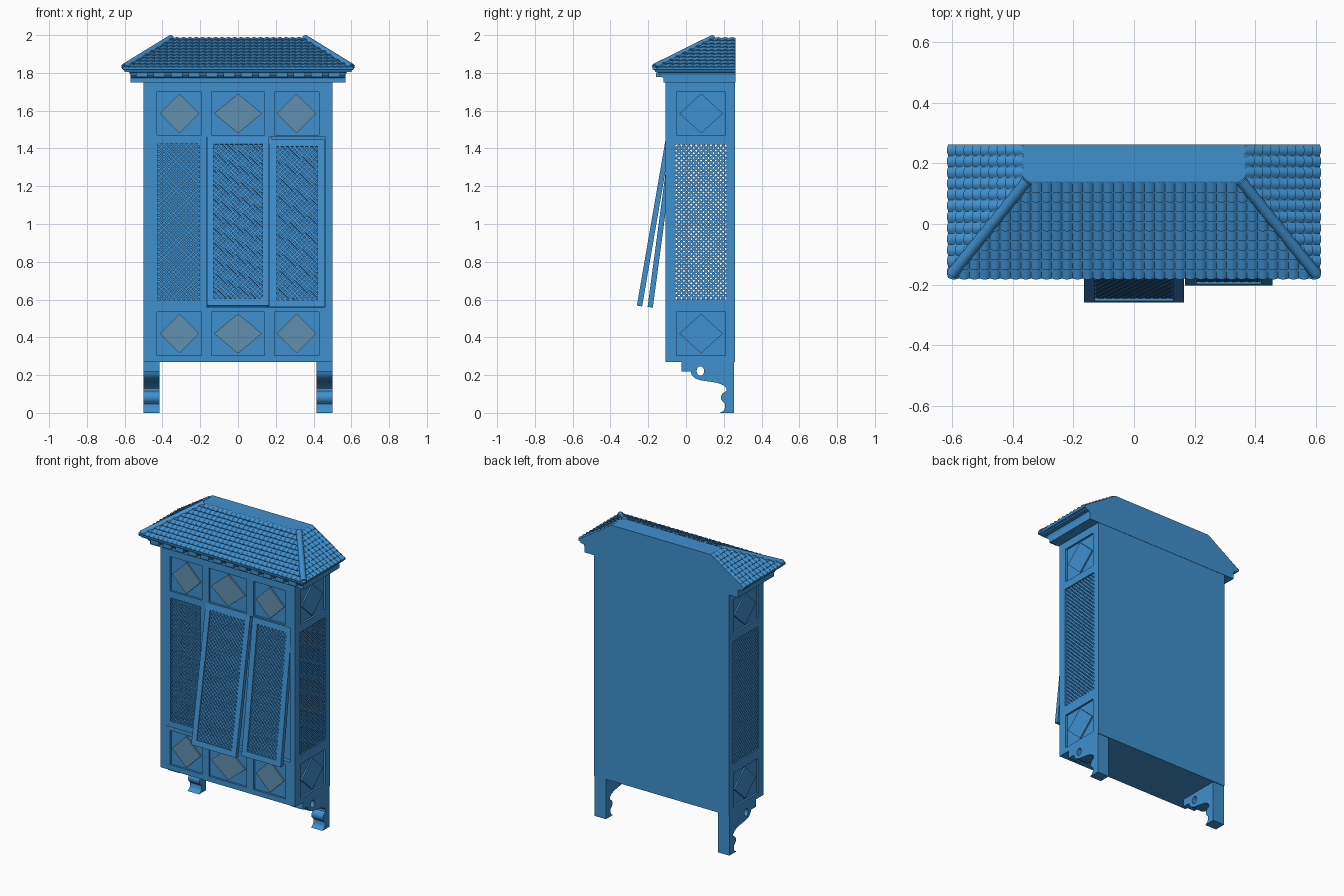
import bpy, bmesh, math
from mathutils import Matrix, Vector

if "Cube" in bpy.data.objects:
    bpy.data.objects.remove(bpy.data.objects["Cube"])


def material(name, color):
    m = bpy.data.materials.new(name)
    m.diffuse_color = color
    m.use_nodes = True
    m.node_tree.nodes["Principled BSDF"].inputs["Base Color"].default_value = m.diffuse_color
    return m


BLUE = material("painted_blue", (0.05, 0.28, 0.62, 1))
GREY = material("faded_inlay", (0.12, 0.28, 0.43, 1))
T, R = Matrix.Translation, Matrix.Rotation
SIDE = T((0.39, 0, 0)) @ R(math.pi / 2, 4, 'Z')   # front-facing frame -> right side


def finish(name, bm, mtx=None, mirror=False, smooth=False, mat=BLUE):
    if mtx:
        bm.transform(mtx)
    bmesh.ops.recalc_face_normals(bm, faces=bm.faces)
    me = bpy.data.meshes.new(name)
    bm.to_mesh(me)
    bm.free()
    me.materials.append(mat)
    ob = bpy.data.objects.new(name, me)
    bpy.context.collection.objects.link(ob)
    if mirror:
        ob.modifiers.new("Mirror", 'MIRROR').use_clip = False
    if smooth:
        shade(ob)
    return ob


def shade(ob):
    bpy.ops.object.select_all(action='DESELECT')
    ob.select_set(True)
    bpy.context.view_layer.objects.active = ob
    bpy.ops.object.shade_smooth_by_angle(angle=math.radians(40))


def box(bm, x0, x1, y0, y1, z0, z1):
    m = T(((x0 + x1) / 2, (y0 + y1) / 2, (z0 + z1) / 2)) @ Matrix.Diagonal((x1 - x0, y1 - y0, z1 - z0, 1))
    bmesh.ops.create_cube(bm, size=1, matrix=m)


def board(bm, rect, holes, y0, y1):
    """Flat board in the xz plane with rectangular openings (x0, x1, z0, z1)."""
    xs = sorted({round(v, 4) for r in [rect] + holes for v in r[:2]})
    zs = sorted({round(v, 4) for r in [rect] + holes for v in r[2:]})
    grid = [[bm.verts.new((x, y0, z)) for z in zs] for x in xs]
    faces = []
    for i in range(len(xs) - 1):
        for j in range(len(zs) - 1):
            cx, cz = (xs[i] + xs[i + 1]) / 2, (zs[j] + zs[j + 1]) / 2
            if not any(h[0] < cx < h[1] and h[2] < cz < h[3] for h in holes):
                faces.append(bm.faces.new((grid[i][j], grid[i + 1][j], grid[i + 1][j + 1], grid[i][j + 1])))
    ext = bmesh.ops.extrude_face_region(bm, geom=faces, use_keep_orig=True)["geom"]
    bmesh.ops.translate(bm, vec=(0, y1 - y0, 0), verts=[v for v in ext if isinstance(v, bmesh.types.BMVert)])
    bmesh.ops.delete(bm, geom=[v for v in bm.verts if not v.link_faces], context='VERTS')


def lattice(bm, x0, x1, z0, z1, y, step=0.026, w=0.010):
    """Two crossing layers of diagonal slats clipped to a rectangle."""
    for s in (1, -1):
        lo, hi = (z0 - x1, z1 - x0) if s > 0 else (z0 + x0, z1 + x1)
        for k in range(1, int((hi - lo) / step) + 1):
            c = lo + k * step
            a = max(x0, z0 - c if s > 0 else c - z1)
            b = min(x1, z1 - c if s > 0 else c - z0)
            if b - a < 0.004:
                continue
            mid = (a + b) / 2
            bmesh.ops.create_cube(bm, size=1, matrix=T((mid, y + s * 0.002, s * mid + c))
                                  @ R(-s * math.pi / 4, 4, 'Y')
                                  @ Matrix.Diagonal(((b - a) * 1.414, 0.006, w, 1)))


def diamond(bm, x, z, hx, hz, y0, y1):
    rings = [[bm.verts.new((x + a * hx, y, z + b * hz)) for a, b in ((1, 0), (0, 1), (-1, 0), (0, -1))] for y in (y0, y1)]
    for r in rings:
        bm.faces.new(r)
    for i in range(4):
        j = (i + 1) % 4
        bm.faces.new((rings[0][i], rings[0][j], rings[1][j], rings[1][i]))


# Front wall with six recessed panels and one wide window opening
ROWS = (0.42, 1.585)
front = [(x, z, hw) for x, hw in ((-0.31, 0.118), (0, 0.14), (0.31, 0.118)) for z in ROWS]
holes = [(x - hw, x + hw, z - 0.115, z + 0.115) for x, z, hw in front]
bm = bmesh.new()
board(bm, (-0.5, 0.5, 0.27, 1.75), holes + [(-0.46, 0.46, 0.56, 1.46)], -0.108, -0.08)
finish("front_wall", bm)
bm, bd = bmesh.new(), bmesh.new()
for x, z, hw in front:
    box(bm, x - hw, x + hw, -0.095, -0.082, z - 0.115, z + 0.115)
    diamond(bd, x, z, hw - 0.013, 0.105, -0.105, -0.09)
finish("front_panels", bm)
finish("front_diamonds", bd, mat=GREY)

# Side walls: lattice window between two diamond panels
bm, bd, bl = bmesh.new(), bmesh.new(), bmesh.new()
win = (-0.055, 0.215, 0.6, 1.42)
panels = [(-0.05, 0.21, z - 0.115, z + 0.115) for z in ROWS]
board(bm, (-0.08, 0.26, 0.27, 1.75), panels + [win], -0.11, -0.085)
for z in ROWS:
    box(bm, -0.05, 0.21, -0.097, -0.087, z - 0.115, z + 0.115)
    diamond(bd, 0.08, z, 0.115, 0.105, -0.106, -0.09)
lattice(bl, *win, -0.1)
finish("side_walls", bm, SIDE, True)
finish("side_diamonds", bd, SIDE, True)
finish("side_lattices", bl, SIDE, True)

# Back, floor, ceiling and window posts
bm = bmesh.new()
box(bm, -0.475, 0.475, 0.24, 0.26, 0.27, 1.75)
box(bm, -0.475, 0.475, -0.08, 0.24, 0.27, 0.29)
box(bm, -0.475, 0.475, -0.08, 0.24, 1.73, 1.75)
for x in (-0.168, 0.168):
    box(bm, x - 0.012, x + 0.012, -0.08, -0.06, 0.5, 1.5)
finish("carcass", bm)


# Shutters: left closed, the others hinged open from the top
def shutter(name, x0, x1, border, height, y, z, angle):
    m = T((0, y, z)) @ R(-math.radians(angle), 4, 'X')
    hole = (x0 + border, x1 - border, -height + 0.037, -0.037)
    b = bmesh.new()
    board(b, (x0, x1, -height, 0), [hole], 0, 0.028)
    finish(name + "_frame", b, m)
    b = bmesh.new()
    lattice(b, *hole, 0.012)
    finish(name + "_lattice", b, m)


shutter("left_shutter", -0.46, -0.168, 0.035, 0.9, -0.106, 1.46, 0)
shutter("centre_shutter", -0.165, 0.165, 0.036, 0.905, -0.106, 1.46, 9.8)
shutter("right_shutter", 0.168, 0.458, 0.038, 0.895, -0.085, 1.448, 7.6)

# Cornice and roof body, lofted around three sides (half width, front y, z)
prof = [(0.49, -0.10, 1.75), (0.57, -0.118, 1.75), (0.57, -0.118, 1.772), (0.57, -0.13, 1.778),
        (0.57, -0.142, 1.79), (0.575, -0.148, 1.803), (0.60, -0.165, 1.806), (0.60, -0.165, 1.815),
        (0.612, -0.178, 1.818), (0.612, -0.178, 1.828), (0.37, 0.14, 1.985)]
bm = bmesh.new()
rings = [[bm.verts.new(p) for p in ((-x, 0.262, z), (-x, y, z), (x, y, z), (x, 0.262, z))] for x, y, z in prof]
for a, b in zip(rings, rings[1:]):
    for i in range(3):
        bm.faces.new((a[i], a[i + 1], b[i + 1], b[i]))
    bm.faces.new((a[3], a[0], b[0], b[3]))
bm.faces.new(rings[0])
bm.faces.new(rings[-1])
finish("cornice_and_roof", bm)

# Dentil blocks under the eaves
bm = bmesh.new()
for i in range(12):
    x = -0.51 + i * 1.02 / 11
    box(bm, x - 0.03, x + 0.03, -0.158, -0.11, 1.777, 1.803)
finish("dentils", bm)

# Corrugated, stepped tile slopes trimmed at the hips
HIP = Vector((0.612, -0.178, 1.826)), Vector((0.365, 0.14, 1.984))


def tiles(bm, eave, top, along, u0, u1, rows, pitch=0.034, sub=6):
    up = top - eave
    n = along.cross(up).normalized()
    n = n if n.z > 0 else -n
    cols = int((u1 - u0) / pitch) * sub

    def line(v, lift, wave):
        out = []
        for i in range(cols + 1):
            h = lift + wave * abs(math.sin(math.pi * i / sub))
            out.append(bm.verts.new(eave + up * v + along * (u0 + (u1 - u0) * i / cols) + n * h))
        return out

    for r in range(rows):
        strips = [line(r / rows, -0.002, 0), line(r / rows, 0.004, 0.008), line((r + 1) / rows, 0, 0.006)]
        for a, b in zip(strips, strips[1:]):
            for i in range(cols):
                bm.faces.new((a[i], a[i + 1], b[i + 1], b[i]))


def trim(bm, normal):
    bmesh.ops.bisect_plane(bm, geom=bm.verts[:] + bm.edges[:] + bm.faces[:], plane_co=HIP[0],
                           plane_no=normal, clear_outer=True)


d = HIP[1] - HIP[0]
out = Vector((-d.y, d.x, 0)).normalized()
out = out if out.x > 0 else -out
bm = bmesh.new()
tiles(bm, Vector((0, HIP[0].y, HIP[0].z)), Vector((0, HIP[1].y, HIP[1].z)), Vector((1, 0, 0)), -0.612, 0.612, 10)
trim(bm, out)
bmesh.ops.bisect_plane(bm, geom=bm.verts[:] + bm.edges[:] + bm.faces[:], plane_co=(-HIP[0].x, HIP[0].y, 0),
                       plane_no=(-out.x, out.y, 0), clear_outer=True)
finish("front_tiles", bm, smooth=True)
bm = bmesh.new()
tiles(bm, Vector((HIP[0].x, 0, HIP[0].z)), Vector((HIP[1].x, 0, HIP[1].z)), Vector((0, 1, 0)), -0.178, 0.262, 9)
trim(bm, -out)
finish("side_tiles", bm, mirror=True, smooth=True)

# Round hip caps
bm = bmesh.new()
a, b = HIP[0] + Vector((-0.01, 0.012, 0.004)), HIP[1] + Vector((-0.012, 0.004, -0.001))
bmesh.ops.create_cone(bm, cap_ends=True, segments=16, radius1=0.019, radius2=0.019, depth=(b - a).length,
                      matrix=T((a + b) / 2) @ (b - a).to_track_quat('Z', 'Y').to_matrix().to_4x4())
finish("hip_caps", bm, mirror=True, smooth=True)

# Scrolled support brackets with a pierced hole
outline = [(0.255, 0.0), (0.255, 0.272), (-0.025, 0.272), (-0.025, 0.22), (0.025, 0.22), (0.03, 0.2),
           (0.05, 0.182), (0.08, 0.172), (0.13, 0.165), (0.17, 0.158), (0.2, 0.145), (0.215, 0.128),
           (0.213, 0.115), (0.195, 0.105), (0.186, 0.09), (0.186, 0.072), (0.195, 0.06), (0.207, 0.048),
           (0.206, 0.025), (0.198, 0.01), (0.18, 0.0)]
hole = [(0.076 + 0.02 * math.cos(t * math.pi / 8), 0.222 + 0.025 * math.sin(t * math.pi / 8)) for t in range(16)]
for side, x in (("left", -0.4575), ("right", 0.4575)):
    cu = bpy.data.curves.new(side + "_bracket", 'CURVE')
    cu.dimensions, cu.fill_mode, cu.extrude = '2D', 'BOTH', 0.0425
    for pts in (outline, hole):
        sp = cu.splines.new('POLY')
        sp.points.add(len(pts) - 1)
        for p, q in zip(sp.points, pts):
            p.co = (q[0], q[1], 0, 1)
        sp.use_cyclic_u = True
    cu.materials.append(BLUE)
    ob = bpy.data.objects.new(side + "_bracket", cu)
    bpy.context.collection.objects.link(ob)
    ob.matrix_world = Matrix(((0, 0, 1, x), (1, 0, 0, 0), (0, 1, 0, 0), (0, 0, 0, 1)))
    bpy.ops.object.select_all(action='DESELECT')
    ob.select_set(True)
    bpy.context.view_layer.objects.active = ob
    bpy.ops.object.convert(target='MESH')
    shade(bpy.context.view_layer.objects.active)
